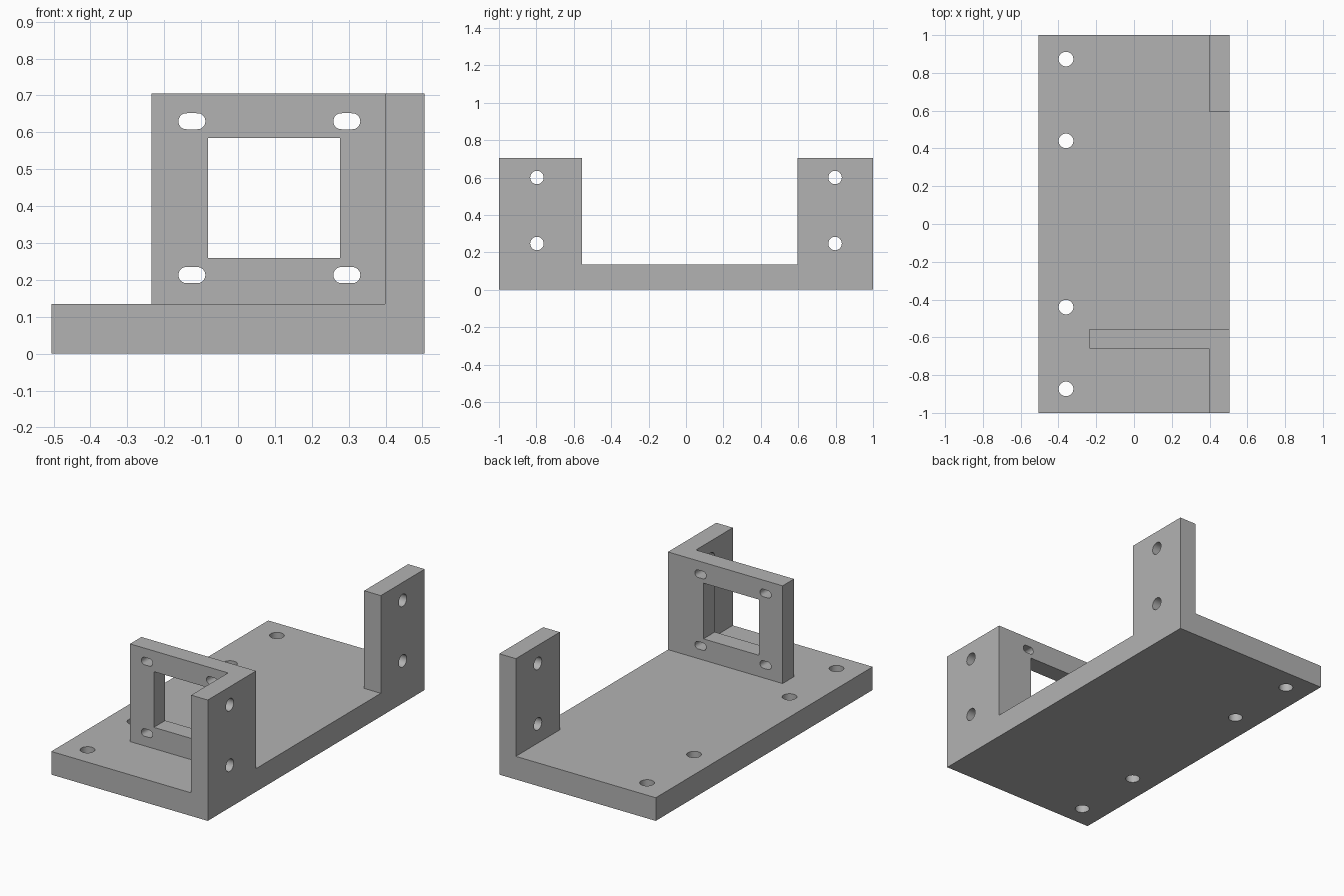
import bpy, bmesh, math
from mathutils import Matrix, Vector

old = bpy.data.objects.get("Cube")
if old:
    bpy.data.objects.remove(old, do_unlink=True)

grey = bpy.data.materials.new("plain_grey")
grey.use_nodes = True
colour = (0.45, 0.45, 0.45, 1)
grey.diffuse_color = colour
grey.node_tree.nodes["Principled BSDF"].inputs["Base Color"].default_value = colour

HALF_W, BASE_T, TOP = 0.505, 0.135, 0.705
WALL_X = 0.398                      # inner face of the side tabs
PLATE_Y = (-0.66, -0.555)           # upright plate, front and back


def add_object(name, bm):
    bmesh.ops.recalc_face_normals(bm, faces=bm.faces)
    mesh = bpy.data.meshes.new(name)
    bm.to_mesh(mesh)
    bm.free()
    mesh.materials.append(grey)
    ob = bpy.data.objects.new(name, mesh)
    bpy.context.collection.objects.link(ob)
    return ob


def box(name, x, y, z):
    bm = bmesh.new()
    bmesh.ops.create_cube(bm, size=1)
    for v in bm.verts:
        v.co = Vector([(r[0] + r[1]) / 2 + c * (r[1] - r[0])
                       for r, c in zip((x, y, z), v.co)])
    return add_object(name, bm)


def peg(name, centre, axis, radius, stretch=0.0, depth=0.3):
    """Round cutter along an axis; stretch lengthens it in x into a slot."""
    bm = bmesh.new()
    bmesh.ops.create_cone(bm, cap_ends=True, segments=32, radius1=radius,
                          radius2=radius, depth=depth)
    turn = Vector((0, 0, 1)).rotation_difference(Vector(axis)).to_matrix()
    bmesh.ops.transform(bm, matrix=turn.to_4x4(), verts=bm.verts)
    if stretch:
        ends = [v for v in bm.verts if abs(v.co.x) > 1e-5]
        for v in ends:
            v.co.x += math.copysign(stretch, v.co.x)
    bmesh.ops.transform(bm, matrix=Matrix.Translation(centre), verts=bm.verts)
    return add_object(name, bm)


def combine(body, tool, operation):
    mod = body.modifiers.new(operation.lower(), "BOOLEAN")
    mod.operation = operation
    mod.solver = "EXACT"
    mod.object = tool
    bpy.context.view_layer.objects.active = body
    bpy.ops.object.modifier_apply(modifier=mod.name)
    bpy.data.objects.remove(tool, do_unlink=True)


# Base slab with two side tabs and the upright plate
body = box("mounting_bracket", (-HALF_W, HALF_W), (-1, 1), (0, BASE_T))
parts = [
    box("front_tab", (WALL_X, HALF_W), (-1, PLATE_Y[1]), (0, TOP)),
    box("back_tab", (WALL_X, HALF_W), (0.595, 1), (0, TOP)),
    box("upright_plate", (-0.235, HALF_W), PLATE_Y, (0, TOP)),
]
for part in parts:
    combine(body, part, "UNION")

# Square window in the upright plate
cutters = [box("window_cutter", (-0.081, 0.276), (-0.75, -0.45), (0.259, 0.584))]

# Four slots around the window
for x in (-0.125, 0.295):
    for z in (0.213, 0.63):
        cutters.append(peg("slot_cutter", (x, -0.61, z), (0, 1, 0), 0.022, 0.0145))

# Screw holes through the base and the side tabs
for side in (-1, 1):
    for y in (0.44, 0.873):
        cutters.append(peg("base_hole_cutter", (-0.36, side * y, 0.07), (0, 0, 1), 0.039))
    for z in (0.247, 0.6):
        cutters.append(peg("tab_hole_cutter", (0.45, side * 0.797, z), (1, 0, 0), 0.036))
for cutter in cutters:
    combine(body, cutter, "DIFFERENCE")

# Merge coplanar faces and shade the hole walls smooth
bm = bmesh.new()
bm.from_mesh(body.data)
bmesh.ops.remove_doubles(bm, verts=bm.verts, dist=1e-5)
bmesh.ops.dissolve_limit(bm, angle_limit=math.radians(1), verts=bm.verts, edges=bm.edges)
bm.to_mesh(body.data)
bm.free()
bpy.ops.object.select_all(action="DESELECT")
body.select_set(True)
bpy.context.view_layer.objects.active = body
bpy.ops.object.shade_smooth_by_angle(angle=math.radians(30))
